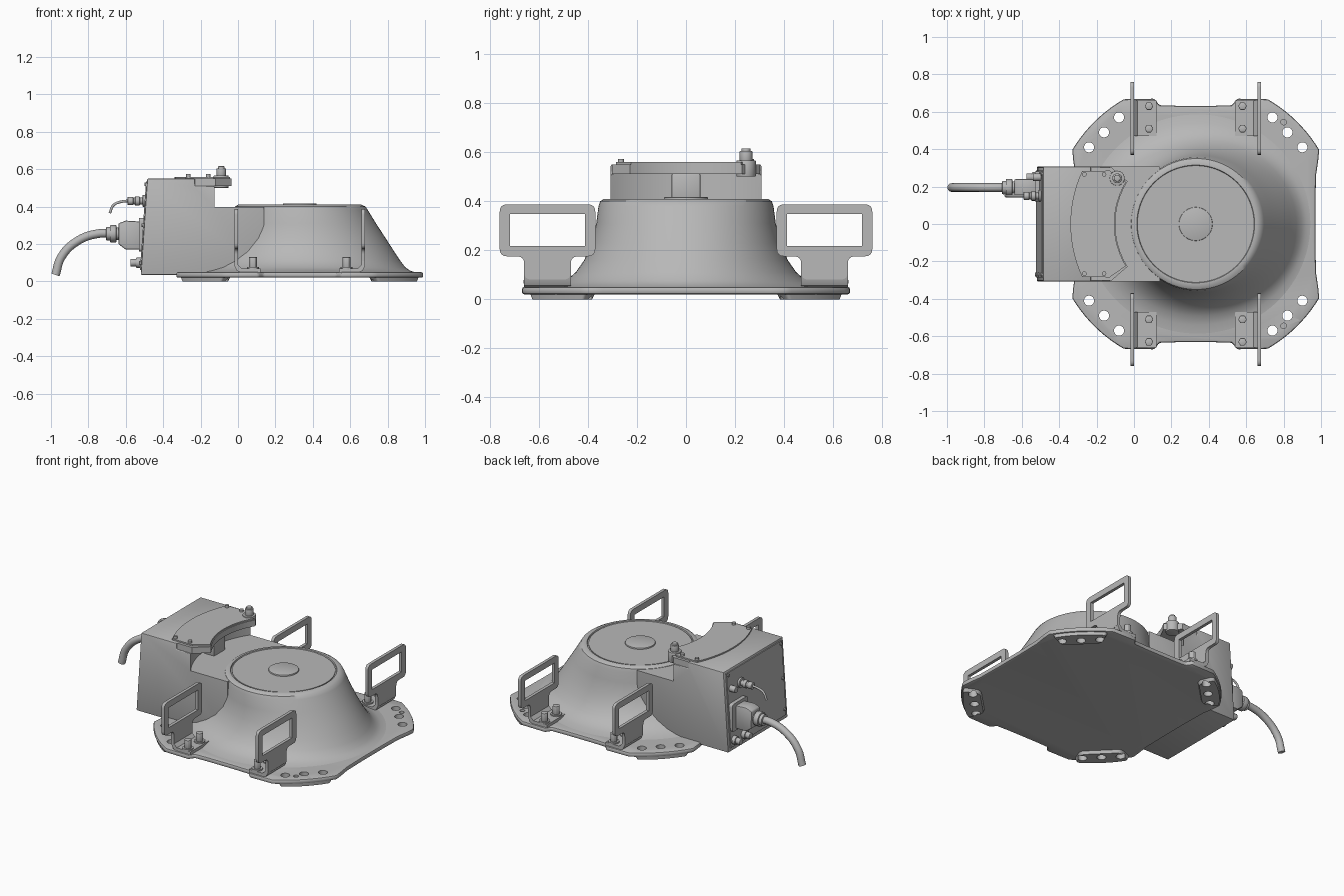
import bpy, bmesh, math
from mathutils import Vector

if "Cube" in bpy.data.objects:
    bpy.data.objects.remove(bpy.data.objects["Cube"], do_unlink=True)

CX = 0.33  # axis of the round body
grey = bpy.data.materials.new("machine_grey")
grey.use_nodes = True
grey.diffuse_color = (0.48, 0.48, 0.48, 1)
grey.node_tree.nodes["Principled BSDF"].inputs["Base Color"].default_value = grey.diffuse_color


def activate(ob):
    bpy.ops.object.select_all(action='DESELECT')
    ob.select_set(True)
    bpy.context.view_layer.objects.active = ob


def apply_all(ob):
    activate(ob)
    for m in list(ob.modifiers):
        bpy.ops.object.modifier_apply(modifier=m.name)


def loft(name, rings, bevel=0):
    """Skin a stack of equal-length vertex rings and close both ends."""
    bm = bmesh.new()
    rows = [[bm.verts.new(p) for p in ring] for ring in rings]
    n = len(rows[0])
    for a, b in zip(rows, rows[1:]):
        for i in range(n):
            bm.faces.new((a[i], a[(i + 1) % n], b[(i + 1) % n], b[i]))
    bm.faces.new(rows[0][::-1])
    bm.faces.new(rows[-1])
    bmesh.ops.recalc_face_normals(bm, faces=bm.faces)
    me = bpy.data.meshes.new(name)
    bm.to_mesh(me)
    bm.free()
    ob = bpy.data.objects.new(name, me)
    bpy.context.collection.objects.link(ob)
    me.materials.append(grey)
    if bevel:
        m = ob.modifiers.new("edge", 'BEVEL')
        m.width, m.segments, m.limit_method, m.angle_limit = bevel, 2, 'ANGLE', math.radians(40)
        apply_all(ob)
    activate(ob)
    bpy.ops.object.shade_smooth_by_angle(angle=math.radians(35))
    return ob


PLACE = {'x': lambda a, b, h: (h, a, b), 'y': lambda a, b, h: (a, h, b), 'z': lambda a, b, h: (a, b, h)}


def prism(name, pts, lo, hi, axis='z', bevel=0, foot=1.0):
    """Extrude an outline; foot scales the low end for a tapered side."""
    f = PLACE[axis]
    mid = sum((Vector(p) for p in pts), Vector((0, 0))) / len(pts)
    low = [mid + (Vector(p) - mid) * foot for p in pts]
    return loft(name, [[f(*p, lo) for p in low], [f(*p, hi) for p in pts]], bevel)


def arc(r, a0, a1, n, cx=0.0, cy=0.0):
    return [(cx + r * math.cos(math.radians(a0 + (a1 - a0) * i / n)),
             cy + r * math.sin(math.radians(a0 + (a1 - a0) * i / n))) for i in range(n + 1)]


def disc(name, a, b, r, lo, hi, axis='z', n=24, bevel=0):
    return prism(name, arc(r, 0, 360, n, a, b)[:-1], lo, hi, axis, bevel)


def box(name, x, y, z, bevel=0):
    return prism(name, [(x[0], y[0]), (x[1], y[0]), (x[1], y[1]), (x[0], y[1])], *z, 'z', bevel)


def rounded(pts, r, n=4):
    """Fillet every corner of an outline."""
    out = []
    for i, p in enumerate(pts):
        p, a, b = Vector(p), Vector(pts[i - 1]), Vector(pts[(i + 1) % len(pts)])
        s = p + (a - p).normalized() * min(r, (a - p).length * 0.45)
        e = p + (b - p).normalized() * min(r, (b - p).length * 0.45)
        for k in range(n + 1):
            t = k / n
            out.append(tuple(s * (1 - t) ** 2 + p * 2 * t * (1 - t) + e * t * t))
    return out


def cut(ob, cutters):
    for c in cutters:
        m = ob.modifiers.new("cut", 'BOOLEAN')
        m.operation, m.solver, m.object = 'DIFFERENCE', 'EXACT', c
    apply_all(ob)
    for c in cutters:
        bpy.data.objects.remove(c, do_unlink=True)
    activate(ob)
    bpy.ops.object.shade_smooth_by_angle(angle=math.radians(35))


def cable(name, pts, r):
    cu = bpy.data.curves.new(name, 'CURVE')
    cu.dimensions, cu.bevel_depth, cu.bevel_resolution, cu.use_fill_caps = '3D', r, 4, True
    sp = cu.splines.new('BEZIER')
    sp.bezier_points.add(len(pts) - 1)
    for bp, p in zip(sp.bezier_points, pts):
        bp.co = p
        bp.handle_left_type = bp.handle_right_type = 'AUTO'
    ob = bpy.data.objects.new(name, cu)
    bpy.context.collection.objects.link(ob)
    cu.materials.append(grey)
    activate(ob)
    bpy.ops.object.convert(target='MESH')
    bpy.ops.object.shade_smooth_by_angle(angle=math.radians(50))


CORNERS = [(1, 1), (-1, 1), (-1, -1), (1, -1)]
HOLES = [(0.41, 0.57), (0.49, 0.49), (0.57, 0.41)]


def hole_cutters(sx, sy):
    return [disc("hole", CX + sx * x, sy * y, 0.027, -0.1, 0.2) for x, y in HOLES]


# Base plate, one quarter outline mirrored around the body axis
quarter = [(0.64, 0.1), (0.643, 0.26), (0.655, 0.34)] + arc(0.77, 31, 60, 10) + [(0.22, 0.67), (0.195, 0.635), (0.1, 0.632)]
outline = []
for sx, sy in CORNERS:
    q = [(CX + sx * x, sy * y) for x, y in quarter]
    outline += q if sx * sy > 0 else q[::-1]
plate = prism("base_plate", outline, 0.02, 0.05, 'z', 0.01)
cut(plate, [h for c in CORNERS for h in hole_cutters(*c)]
    + [disc("pin_hole", 0.8, s * 0.545, 0.015, -0.1, 0.2) for s in (1, -1)])

# Feet below the four plate corners
foot_shape = rounded(arc(0.762, 32, 58, 8) + [(0.36, 0.545), (0.545, 0.36)], 0.03)
for sx, sy in CORNERS:
    foot = prism("foot_pad", [(CX + sx * x, sy * y) for x, y in foot_shape], 0, 0.03, 'z', 0, 0.9)
    cut(foot, hole_cutters(sx, sy))

# Flared round body: height, left x, right x, half depth
sections = [(0.046, -0.28, 0.955, 0.61), (0.051, -0.26, 0.94, 0.58), (0.058, -0.24, 0.92, 0.54),
            (0.075, -0.2, 0.895, 0.49), (0.11, -0.15, 0.868, 0.45), (0.16, -0.1, 0.835, 0.415),
            (0.23, -0.06, 0.79, 0.385), (0.31, -0.03, 0.738, 0.366), (0.38, -0.02, 0.695, 0.357),
            (0.4, -0.015, 0.682, 0.35), (0.41, 0, 0.66, 0.333), (0.41, 0.015, 0.645, 0.315),
            (0.403, 0.018, 0.642, 0.312)]
loft("flared_body", [[((l + r) / 2 + (r - l) / 2 * math.cos(t), d * math.sin(t), z)
                      for t in (math.tau * i / 96 for i in range(96))] for z, l, r, d in sections])
disc("top_cover", CX, 0, 0.306, 0.39, 0.408, n=64)
disc("centre_cap", CX, 0, 0.09, 0.4, 0.417, n=40, bevel=0.004)

# Drive housing with a slanted rear and a hollow facing the body
housing = prism("drive_housing", [(-0.52, 0.035), (0.14, 0.035), (0.14, 0.51), (-0.23, 0.51), (-0.23, 0.55), (-0.485, 0.55)],
                -0.307, 0.307, 'y', 0.006)
cut(housing, [disc("hollow", CX, 0, 0.55, 0.398, 0.6, n=96)])
box("hollow_rib", (-0.25, -0.13), (-0.06, 0.06), (0.39, 0.515), 0.01)
front_edge = arc(0.43, 148, 212, 16, CX)
shelf = [(-0.23, 0.302), (-0.12, 0.302)] + front_edge + [(-0.12, -0.302), (-0.23, -0.302)]
prism("housing_shelf", shelf, 0.51, 0.55)
lid = [(-0.13, 0.285)] + arc(0.435, 149, 211, 16, CX) + [(-0.13, -0.285)] + arc(0.67, 205, 155, 16, CX)
prism("housing_lid", lid, 0.545, 0.559)
for x in (-0.265, -0.16):
    for y in (0.265, -0.265):
        disc("lid_screw", x, y, 0.012, 0.55, 0.573, n=12)
for r, lo, hi in ((0.04, 0.5, 0.566), (0.026, 0.56, 0.605), (0.018, 0.6, 0.616)):
    disc("locking_post", -0.09, 0.245, r, lo, hi, bevel=0.003)

# Rear panel, its screws and connectors
prism("rear_panel", [(-0.524, 0.06), (-0.51, 0.06), (-0.48, 0.535), (-0.492, 0.535)], -0.285, 0.285, 'y')
for z in (0.1, 0.3, 0.52):
    x = -0.52 + 0.068 * (z - 0.06)
    for y in (-0.27, 0.27):
        disc("panel_screw", y, z, 0.01, x - 0.012, x + 0.01, 'x', 10)
prism("connector_base", rounded([(0.12, 0.16), (0.28, 0.16), (0.28, 0.34), (0.12, 0.34)], 0.02), -0.53, -0.5, 'x')
prism("power_connector", [(-0.52, 0.17), (-0.52, 0.32), (-0.6, 0.325), (-0.64, 0.31), (-0.64, 0.2), (-0.6, 0.17)],
      0.15, 0.24, 'y', 0.008)
for r, x in ((0.033, -0.66), (0.046, -0.685), (0.036, -0.705)):
    disc("power_gland", 0.195, 0.255, r, x, x + 0.035, 'x', 16, 0.004)
cable("power_cable", [(-0.66, 0.195, 0.255), (-0.75, 0.195, 0.255), (-0.86, 0.195, 0.215),
                      (-0.945, 0.195, 0.13), (-0.976, 0.195, 0.035)], 0.023)
for r, lo, hi in ((0.032, -0.51, -0.49), (0.018, -0.56, -0.49), (0.025, -0.55, -0.525), (0.022, -0.59, -0.56)):
    disc("signal_connector", 0.15, 0.43, r, lo, hi, 'x', 16, 0.003)
cable("signal_cable", [(-0.57, 0.15, 0.43), (-0.62, 0.15, 0.427), (-0.665, 0.15, 0.408), (-0.686, 0.15, 0.365)], 0.007)
for y in (0.15, 0.25):
    for r, lo, hi in ((0.027, -0.545, -0.51), (0.02, -0.575, -0.54)):
        disc("service_port", y, 0.1, r, lo, hi, 'x', 16, 0.003)
disc("upper_port", 0.25, 0.43, 0.02, -0.54, -0.49, 'x', 16, 0.003)

# Four lifting handles on bolted angle brackets
frame = rounded([(0.37, 0.175), (0.47, 0.175), (0.47, 0.08), (0.66, 0.08), (0.66, 0.175),
                 (0.76, 0.175), (0.76, 0.387), (0.37, 0.387)], 0.03)
window = [(0.412, 0.217), (0.717, 0.217), (0.717, 0.347), (0.412, 0.347)]
angle = [(0.21, 0.048), (0.31, 0.048), (0.335, 0.056), (0.35, 0.085), (0.35, 0.12), (0.33, 0.12), (0.33, 0.09), (0.31, 0.07), (0.21, 0.07)]
for sx, sy in CORNERS:
    handle = prism("lifting_handle", [(sy * y, z) for y, z in frame], CX + sx * 0.33, CX + sx * 0.35, 'x')
    cut(handle, [prism("window", [(sy * y, z) for y, z in window], CX + sx * 0.3, CX + sx * 0.4, 'x')])
    prism("handle_bracket", [(CX + sx * x, z) for x, z in angle], sy * 0.47, sy * 0.66, 'y')
    for y in (0.51, 0.63):
        x = CX + sx * 0.25
        disc("bracket_washer", x, sy * y, 0.033, 0.065, 0.078, n=20)
        disc("bracket_bolt", x, sy * y, 0.023, 0.07, 0.13, n=6, bevel=0.003)
